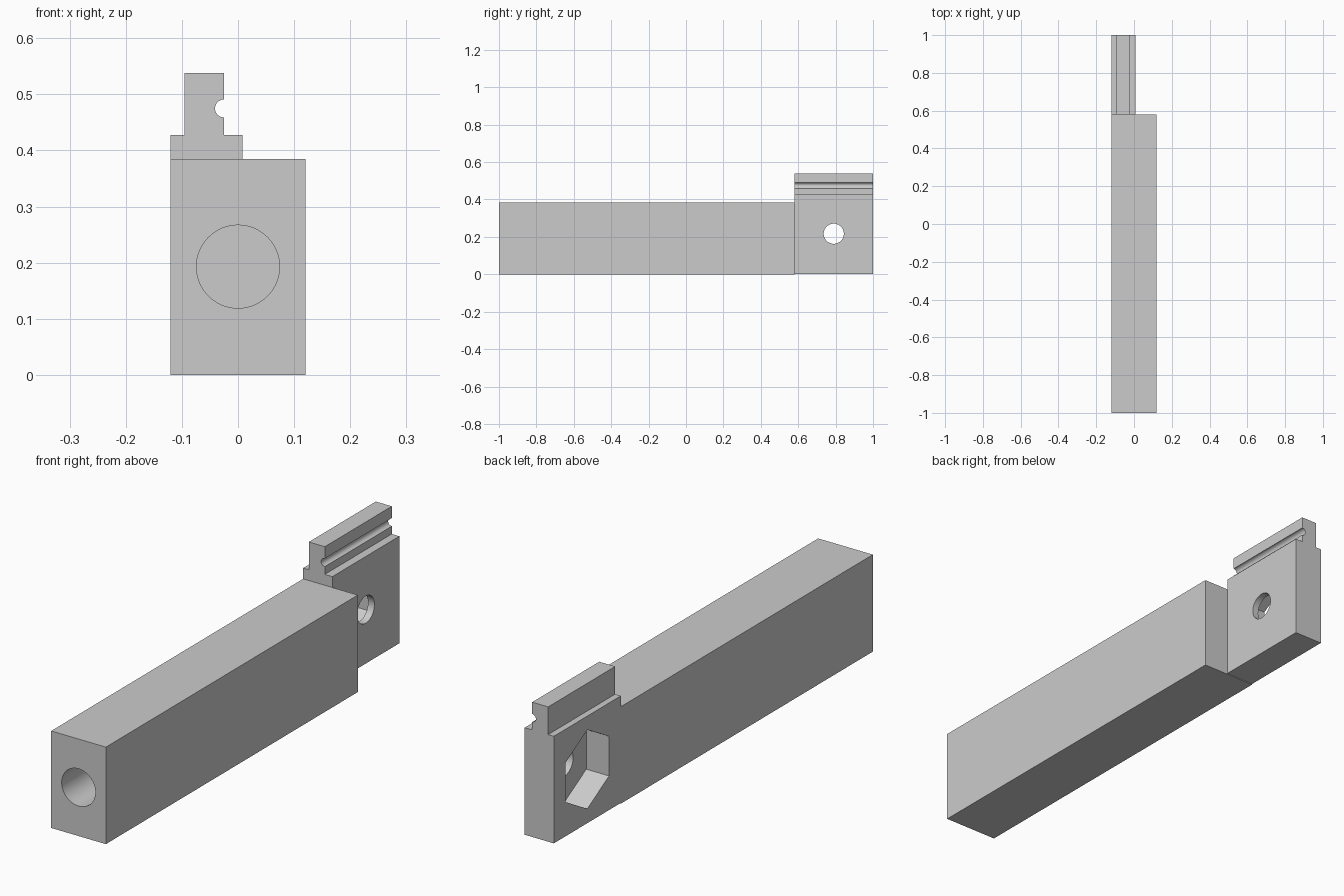
import bpy, bmesh, math
from mathutils import Matrix

if "Cube" in bpy.data.objects:
    bpy.data.objects.remove(bpy.data.objects["Cube"], do_unlink=True)

GREY = (0.6, 0.6, 0.6, 1)
grey = bpy.data.materials.new("plain grey")
grey.use_nodes = True
grey.diffuse_color = GREY
grey.node_tree.nodes["Principled BSDF"].inputs["Base Color"].default_value = GREY


def add_object(name, bm):
    bmesh.ops.recalc_face_normals(bm, faces=bm.faces)
    mesh = bpy.data.meshes.new(name)
    bm.to_mesh(mesh)
    bm.free()
    mesh.materials.append(grey)
    obj = bpy.data.objects.new(name, mesh)
    bpy.context.collection.objects.link(obj)
    return obj


def extrude_profile(name, points, y0, y1):
    """Extrude an (x, z) outline along y."""
    bm = bmesh.new()
    face = bm.faces.new([bm.verts.new((x, y0, z)) for x, z in points])
    new = bmesh.ops.extrude_face_region(bm, geom=[face])["geom"]
    verts = [v for v in new if isinstance(v, bmesh.types.BMVert)]
    bmesh.ops.translate(bm, verts=verts, vec=(0, y1 - y0, 0))
    return add_object(name, bm)


def prism_cutter(name, sides, radius, depth, center, axis):
    """Prism along x or y, used to drill holes and pockets."""
    turn = Matrix.Rotation(math.pi / 2, 4, "Y" if axis == "x" else "X")
    spin = Matrix.Rotation(math.pi / 2 if sides == 6 else 0, 4, "Z")
    bm = bmesh.new()
    bmesh.ops.create_cone(bm, cap_ends=True, segments=sides, radius1=radius,
                          radius2=radius, depth=depth,
                          matrix=Matrix.Translation(center) @ turn @ spin)
    obj = add_object(name, bm)
    obj.hide_render = True
    return obj


def finish(obj, cutters):
    """Apply the cuts, then shade only the round walls smooth."""
    bpy.context.view_layer.objects.active = obj
    for cutter in cutters:
        mod = obj.modifiers.new("cut", "BOOLEAN")
        mod.object = cutter
        mod.solver = "EXACT"
        bpy.ops.object.modifier_apply(modifier=mod.name)
        bpy.data.objects.remove(cutter, do_unlink=True)
    bpy.ops.object.select_all(action="DESELECT")
    obj.select_set(True)
    bpy.ops.object.shade_smooth_by_angle(angle=math.radians(30))


SIDE, STEP_Y = 0.12, 0.58

# Long bar with a blind round bore in its front end
bar = extrude_profile("bar", [(-SIDE, 0), (SIDE, 0), (SIDE, 0.385), (-SIDE, 0.385)],
                      -1, STEP_Y)
finish(bar, [prism_cutter("bore_cutter", 64, 0.074, 1.6, (0, -1, 0.193), "y")])

# End plate with a top rail that has a round groove along its side
rail_l, rail_r, shoulder, top = -0.095, -0.025, 0.428, 0.538
groove_z, groove_r = 0.475, 0.016
groove = []
for i in range(17):
    a = -math.pi / 2 - math.pi * i / 16
    groove.append((rail_r + groove_r * math.cos(a), groove_z + groove_r * math.sin(a)))
outline = [(-SIDE, 0.003), (0.008, 0.003), (0.008, shoulder), (rail_r, shoulder)]
outline += groove
outline += [(rail_r, top), (rail_l, top), (rail_l, shoulder), (-SIDE, shoulder)]
plate = extrude_profile("end_plate", outline, STEP_Y, 1)

# Hexagonal nut pocket from one side and a bolt hole right through
pocket = prism_cutter("pocket_cutter", 6, 0.157, 0.2, (-SIDE, 0.79, 0.217), "x")
hole = prism_cutter("hole_cutter", 48, 0.054, 0.6, (0, 0.79, 0.217), "x")
finish(plate, [pocket, hole])
